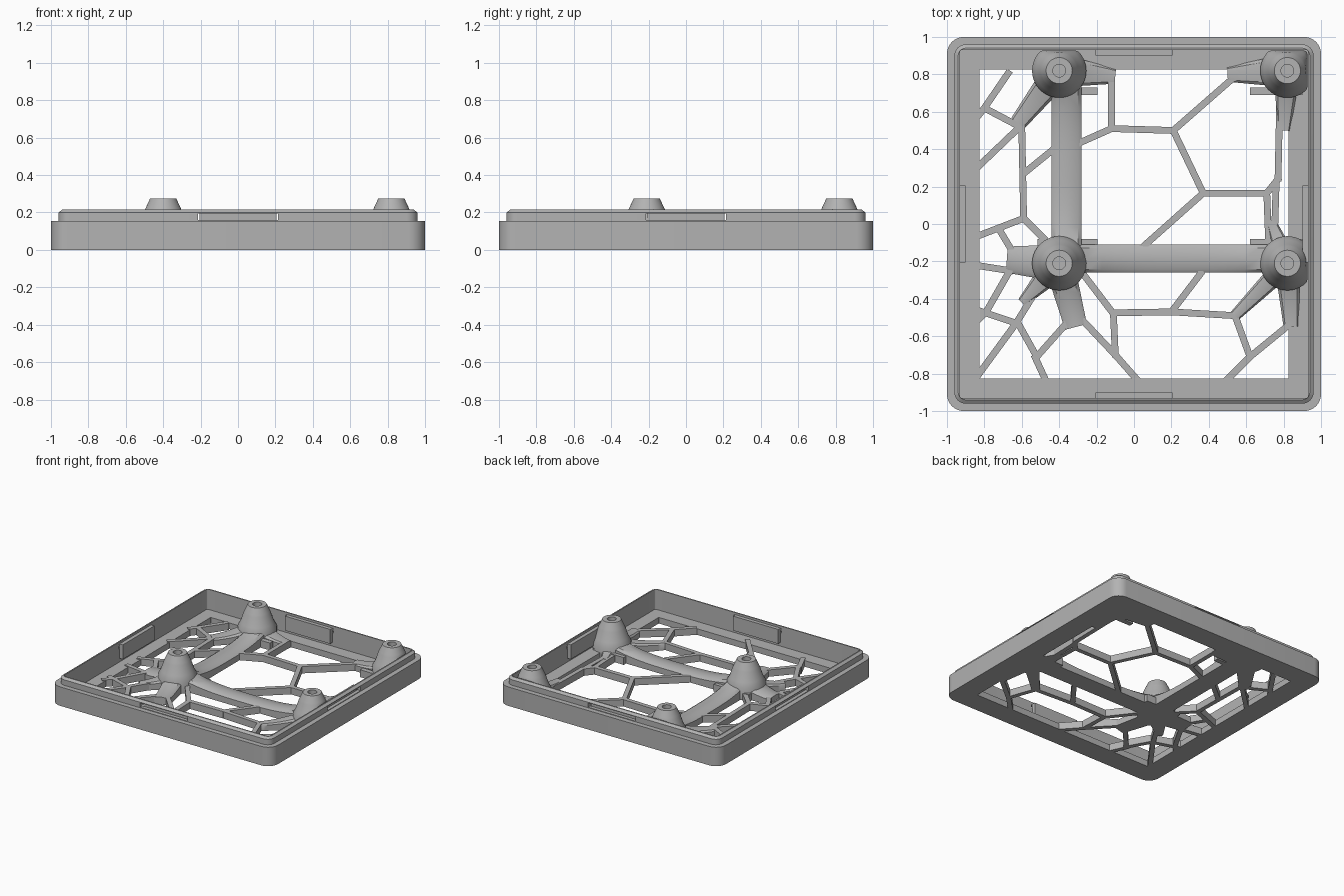
import bpy, bmesh
from math import pi, cos, sin
from mathutils import Vector

cube = bpy.data.objects.get("Cube")
if cube:
    bpy.data.objects.remove(cube)

grey = bpy.data.materials.new("plain_grey")
grey.use_nodes = True
colour = (0.45, 0.45, 0.45, 1)
grey.diffuse_color = colour
grey.node_tree.nodes["Principled BSDF"].inputs["Base Color"].default_value = colour


def finish(name, bm, smooth=False):
    bmesh.ops.recalc_face_normals(bm, faces=bm.faces)
    mesh = bpy.data.meshes.new(name)
    bm.to_mesh(mesh)
    bm.free()
    mesh.materials.append(grey)
    obj = bpy.data.objects.new(name, mesh)
    bpy.context.collection.objects.link(obj)
    if smooth:
        bpy.ops.object.select_all(action='DESELECT')
        obj.select_set(True)
        bpy.context.view_layer.objects.active = obj
        bpy.ops.object.shade_smooth_by_angle(angle=0.6)
    return obj


def loft(bm, rings, closed=False, caps=False):
    rows = [[bm.verts.new(p) for p in ring] for ring in rings]
    pairs = list(zip(rows, rows[1:]))
    if closed:
        pairs.append((rows[-1], rows[0]))
    for a, b in pairs:
        n = len(a)
        for i in range(n):
            j = (i + 1) % n
            bm.faces.new((a[i], a[j], b[j], b[i]))
    if caps:
        bm.faces.new(rows[0])
        bm.faces.new(rows[-1])


def add_box(bm, low, high):
    (x0, y0, z0), (x1, y1, z1) = low, high
    loft(bm, [[(x0, y0, z), (x1, y0, z), (x1, y1, z), (x0, y1, z)] for z in (z0, z1)], caps=True)


def rounded_square(half, radius, z, steps=8):
    points = []
    for corner, (sx, sy) in enumerate(((1, 1), (-1, 1), (-1, -1), (1, -1))):
        for k in range(steps + 1):
            a = (corner + k / steps) * pi / 2
            points.append((sx * (half - radius) + radius * cos(a),
                           sy * (half - radius) + radius * sin(a), z))
    return points


def side_boxes(bm, half_width, near, far, z0, z1):
    # one box in the middle of each of the four sides
    for s in (1, -1):
        lo, hi = sorted((s * near, s * far))
        add_box(bm, (-half_width, lo, z0), (half_width, hi, z1))
        add_box(bm, (lo, -half_width, z0), (hi, half_width, z1))


# Frame with stepped, chamfered lip and a square window
bm = bmesh.new()
FLOOR = 0.05
profile = [(0.825, 0.003, 0), (1, 0.09, 0), (1, 0.09, 0.155), (0.96, 0.06, 0.155), (0.96, 0.06, 0.2),
           (0.94, 0.04, 0.215), (0.93, 0.01, 0.215), (0.93, 0.01, FLOOR), (0.825, 0.003, FLOOR)]
loft(bm, [rounded_square(*p) for p in profile], closed=True)
frame = finish("frame", bm, True)

# Snap slots cut in the outside of the lip
bm = bmesh.new()
side_boxes(bm, 0.215, 0.915, 1.1, 0.16, 0.195)
cutter = finish("slot_cutter", bm)
cutter.hide_render = True
cutter.hide_viewport = True
cut = frame.modifiers.new("slots", 'BOOLEAN')
cut.object = cutter
cut.solver = 'EXACT'

# Snap blocks behind the slots
bm = bmesh.new()
side_boxes(bm, 0.205, 0.9, 0.932, 0.08, 0.198)
finish("snap_blocks", bm)

# Thin web struts
WEB = {
    "right_struts": [
        [(-.3, .43), (-.12, .51), (.21, .5), (.53, .78), (.7, .8)],
        [(-.12, .51), (-.12, .77)],
        [(.21, .5), (.37, .165), (.05, -.12)],
        [(.37, .165), (.71, .165), (.77, .24), (.78, .7)],
        [(.71, .165), (.72, -.1)], [(.76, .22), (.75, -.1)]],
    "left_struts": [
        [(-.43, .4), (-.59, .27)],
        [(-.84, .3), (-.61, .52), (-.8, .62), (-.67, .81)], [(-.8, .62), (-.84, .57)],
        [(-.6, .52), (-.59, .03), (-.85, -.07)], [(-.59, .03), (-.48, -.08)],
        [(-.72, -.03), (-.66, -.13)], [(-.66, -.25), (-.85, -.22)],
        [(-.67, -.26), (-.79, -.47), (-.85, -.53)], [(-.84, -.46), (-.63, -.53), (-.5, -.32)]],
    "front_struts": [
        [(-.63, -.53), (-.85, -.83)], [(-.62, -.53), (-.52, -.71), (-.36, -.53)],
        [(-.53, -.71), (-.47, -.84)],
        [(-.27, -.52), (-.1, -.7), (.05, -.87)], [(-.1, -.7), (-.11, -.48), (-.27, -.27)],
        [(-.11, -.475), (.2, -.47), (.54, -.49), (.62, -.71), (.84, -.53)],
        [(.2, -.47), (.36, -.26)], [(.62, -.71), (.5, -.83)]],
}
for name, paths in WEB.items():
    bm = bmesh.new()
    for path in paths:
        for start, end in zip(path, path[1:]):
            a, b = Vector(start), Vector(end)
            along = (b - a).normalized()
            side = Vector((-along.y, along.x)) * 0.018
            a, b = a - along * 0.012, b + along * 0.012
            corners = (a - side, b - side, b + side, a + side)
            loft(bm, [[(*c, z) for c in corners] for z in (0, 0.056)], caps=True)
    finish(name, bm)


def arm(name, start, end, w0, w1, h0, h1, both_ends=False):
    # flat-bottomed, rounded bar that rises towards the posts
    a, b = Vector(start), Vector(end)
    along = (b - a).normalized()
    side = Vector((-along.y, along.x))
    rings = []
    for i in range(17):
        t = i / 16
        rise = abs(1 - 2 * t) ** 3 if both_ends else (1 - t) ** 2
        h, w = h1 + (h0 - h1) * rise, w0 + (w1 - w0) * t
        c = a.lerp(b, t)
        section = [(-.5, 0), (-.5, .75), (-.38, .93), (0, 1), (.38, .93), (.5, .75), (.5, 0)]
        rings.append([(*(c + side * u * w), v * h) for u, v in section])
    bm = bmesh.new()
    loft(bm, rings, caps=True)
    finish(name, bm, True)


# Wide beams between posts, and tapering arms
BACK_LEFT, BACK_RIGHT = (-.4, .82), (.82, .82)
FRONT_LEFT, FRONT_RIGHT = (-.4, -.21), (.82, -.21)
arm("long_beam", (-.36, .82), (-.36, -.21), .16, .16, .15, .065, True)
arm("cross_beam", (-.4, -.185), (.82, -.185), .15, .15, .15, .065, True)
arm("back_corner_arm", BACK_LEFT, (-.62, .54), .16, .09, .14, .06)
arm("back_side_arm", BACK_LEFT, (-.1, .79), .18, .08, .13, .06)
arm("side_arm", FRONT_LEFT, (-.68, -.19), .2, .14, .14, .06)
arm("front_arm", FRONT_LEFT, (-.31, -.55), .16, .12, .14, .06)
arm("front_corner_arm", FRONT_LEFT, (-.6, -.42), .16, .05, .13, .06)
arm("right_corner_arm", FRONT_RIGHT, (.54, -.49), .12, .06, .13, .06)
arm("right_front_arm", FRONT_RIGHT, (.84, -.55), .14, .08, .13, .06)
arm("right_inner_arm", FRONT_RIGHT, (.73, .02), .12, .05, .13, .06)
arm("far_side_arm", BACK_RIGHT, (.5, .8), .18, .08, .13, .06)
arm("far_front_arm", BACK_RIGHT, (.8, .5), .14, .07, .13, .06)

# Hollow conical posts with small base plates
SHAPE = [(.145, 0), (.145, .1), (.125, .135), (.1, .21), (.093, .225), (.07, .275), (.034, .275), (.034, .17)]
POSTS = {"back_left": BACK_LEFT, "back_right": BACK_RIGHT, "front_left": FRONT_LEFT, "front_right": FRONT_RIGHT}
for name, (x, y) in POSTS.items():
    bm = bmesh.new()
    lo_x = x + (-.115 if x < 0 else -.2)
    # posts near the rim are trimmed by the wall
    loft(bm, [[(min(x + r * cos(k * pi / 20), .928), min(y + r * sin(k * pi / 20), .928), z)
               for k in range(40)] for r, z in SHAPE], caps=True)
    finish(name + "_post", bm, True)
    bm = bmesh.new()
    y0 = y - .13 if y > 0 else y + .09
    add_box(bm, (lo_x, y0, 0), (min(lo_x + .32, .9), y0 + .04, .06))
    finish(name + "_base_plate", bm)
